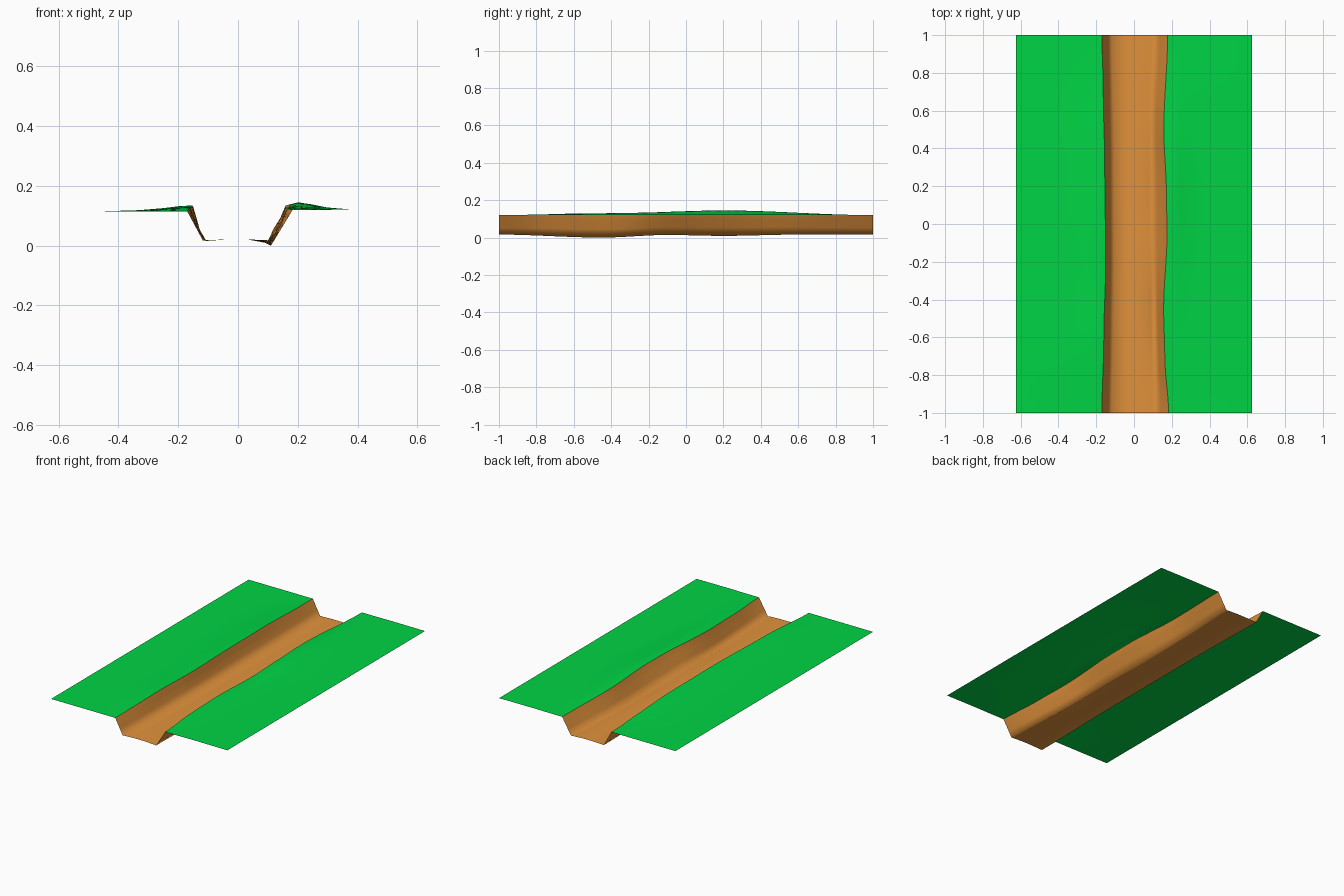
import bpy, bmesh

if "Cube" in bpy.data.objects:
    bpy.data.objects.remove(bpy.data.objects["Cube"])

def mat(name, c):
    m = bpy.data.materials.new(name)
    m.diffuse_color = (*c, 1)
    m.use_nodes = True
    m.node_tree.nodes["Principled BSDF"].inputs["Base Color"].default_value = m.diffuse_color
    return m

GRASS = mat("grass_green", (0.0, 0.66, 0.058))
EARTH = mat("earth_brown", (0.76, 0.29, 0.045))

def key(y, pts):
    """Smooth interpolation through (y, value) pairs."""
    for (a, va), (b, vb) in zip(pts, pts[1:]):
        if y <= b:
            t = (y - a) / (b - a)
            return va + (vb - va) * t * t * (3 - 2 * t)
    return pts[-1][1]

# Rim position and height, and floor corners, along the channel
def left_rim(y):
    x = key(y, [(-1, -.17), (-.6, -.16), (-.2, -.15), (.3, -.155), (.7, -.163), (1, -.17)])
    z = key(y, [(-1, .115), (-.55, .129), (-.35, .129), (.1, .134), (.4, .134), (1, .115)])
    return x, z

def right_rim(y):
    x = key(y, [(-1, .183), (-.7, .163), (-.45, .157), (-.05, .175), (.15, .172), (.5, .158), (1, .178)])
    z = key(y, [(-1, .12), (-.6, .125), (-.3, .127), (.2, .137), (1, .12)])
    return x, z

def floor_corner(y):
    x = key(y, [(-1, .12), (-.45, .11), (.2, .10), (.6, .10), (1, .115)])
    z = key(y, [(-1, .016), (-.45, 0), (-.1, .014), (.2, .009), (.6, .016), (1, .016)])
    return x, z

def left_bank(y):
    x, z = left_rim(y)
    h = z - .115
    return [(-.625, .115), (-.45, .115), (-.33, .115 + h * .2),
            (-.25, .115 + h * .55), (-.19, .115 + h * .95), (x, z)]

def right_bank(y):
    x, z = right_rim(y)
    h = z - .12
    lift = key(y, [(-1, 0), (.2, .008), (1, 0)])
    return [(x, z), (.2, .12 + h + lift), (.24, .12 + h * .8 + lift * .7),
            (.30, .12 + h * .35 + lift * .2), (.38, .121), (.625, .12)]

def stream_bed(y):
    lx, lz = left_rim(y)
    rx, rz = right_rim(y)
    cx, cz = floor_corner(y)
    s = key(y, [(-1, 0), (-.3, 1), (.4, 1), (1, 0)])      # wall sag, straight at ends
    bx = -.118 + .012 * s
    bz = .018 - .002 * s
    return [(lx, lz), (lx * .7 + bx * .3 - .003 * s, lz * .7 + bz * .3),
            (lx * .35 + bx * .65 - .006 * s, lz * .35 + bz * .65 - .004 * s),
            (bx, bz), (-.03, .021), (.03, .021), (cx - .02, (cz + .02) / 2), (cx, cz),
            (rx * .35 + cx * .65 - .002 * s, rz * .35 + cz * .65),
            (rx * .65 + cx * .35 + .003 * s, rz * .65 + cz * .35), (rx, rz)]

def strip(name, profile, material, rows=40):
    bm = bmesh.new()
    grid = []
    for i in range(rows + 1):
        y = -1 + 2 * i / rows
        grid.append([bm.verts.new((x, y, z)) for x, z in profile(y)])
    for a, b in zip(grid, grid[1:]):
        for j in range(len(a) - 1):
            bm.faces.new((a[j], a[j + 1], b[j + 1], b[j]))
    me = bpy.data.meshes.new(name)
    bm.to_mesh(me)
    bm.free()
    me.materials.append(material)
    me.shade_smooth()
    ob = bpy.data.objects.new(name, me)
    bpy.context.collection.objects.link(ob)

# Grassy banks and the earth channel between them
strip("left_bank", left_bank, GRASS)
strip("right_bank", right_bank, GRASS)
strip("stream_bed", stream_bed, EARTH)
